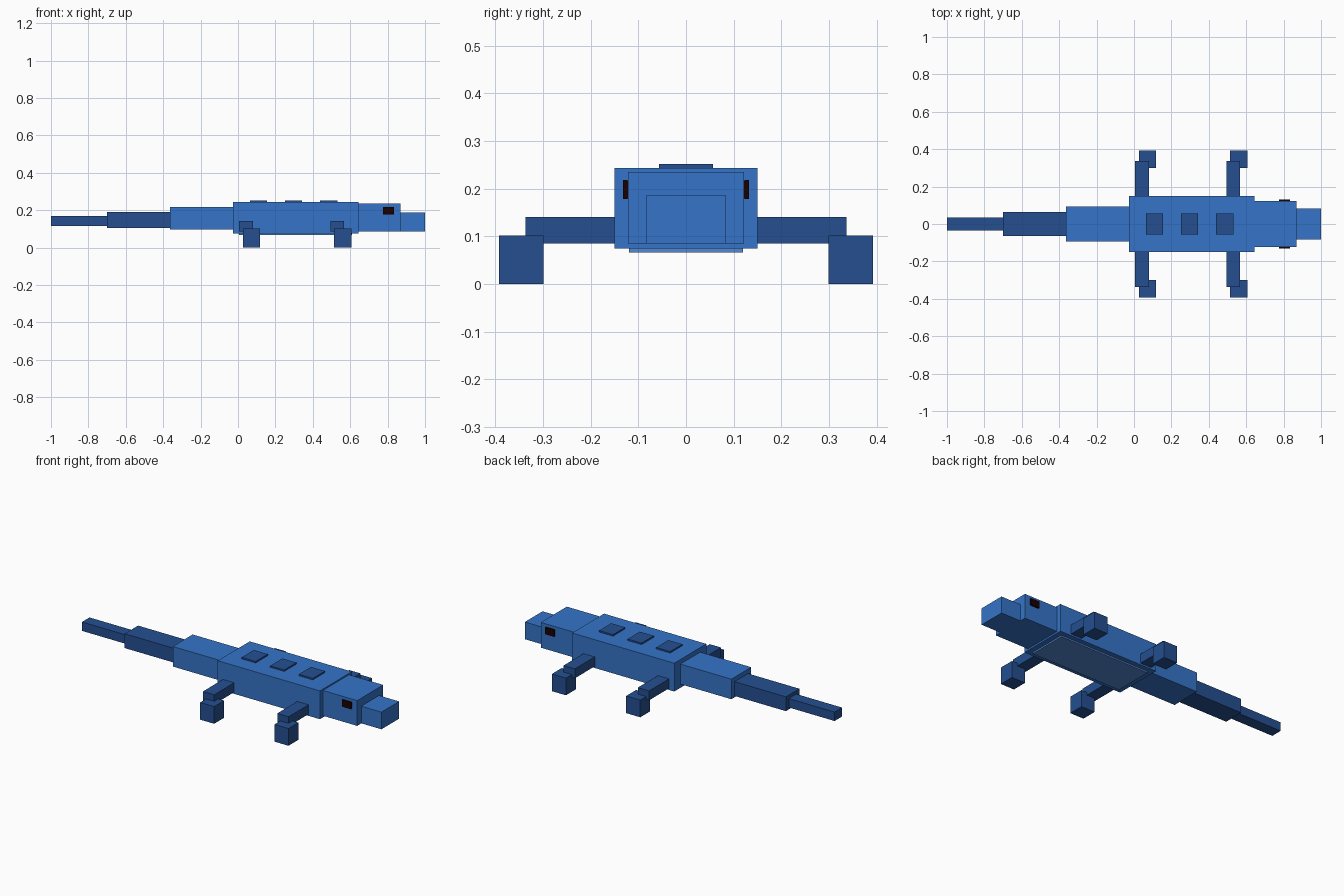
import bpy

if "Cube" in bpy.data.objects:
    bpy.data.objects.remove(bpy.data.objects["Cube"])


def material(name, rgb):
    m = bpy.data.materials.new(name)
    m.diffuse_color = (*rgb, 1.0)
    m.use_nodes = True
    m.node_tree.nodes["Principled BSDF"].inputs["Base Color"].default_value = m.diffuse_color
    return m


blue = material("blue", (0.035, 0.175, 0.58))
navy = material("dark blue", (0.018, 0.078, 0.28))
pale = material("belly blue", (0.085, 0.25, 0.65))
black = material("eye black", (0.010, 0.0, 0.0))


def box(name, x, y, z, mat):
    """Box from (min, max) ranges on each axis."""
    lo, hi = zip(x, y, z)
    bpy.ops.mesh.primitive_cube_add(size=1, location=[(a + b) / 2 for a, b in zip(lo, hi)])
    ob = bpy.context.object
    ob.name = name
    ob.scale = [b - a for a, b in zip(lo, hi)]
    bpy.ops.object.transform_apply(location=False, rotation=False, scale=True)
    ob.data.materials.append(mat)
    return ob


# Body, head and tail along the x axis
for name, x, half_width, z, mat in (
    ("body", (-0.028, 0.643), 0.15, (0.075, 0.243), blue),
    ("belly", (0.005, 0.61), 0.12, (0.066, 0.085), pale),
    ("head", (0.64, 0.868), 0.122, (0.085, 0.235), blue),
    ("snout", (0.865, 1.0), 0.083, (0.085, 0.187), blue),
    ("tail_base", (-0.363, -0.025), 0.093, (0.097, 0.216), blue),
    ("tail_middle", (-0.70, -0.36), 0.063, (0.105, 0.19), navy),
    ("tail_tip", (-1.0, -0.695), 0.035, (0.116, 0.169), navy),
):
    box(name, x, (-half_width, half_width), z, mat)

# Back plates
for i in range(3):
    x = 0.110 + 0.1875 * i
    box(f"back_plate_{i + 1}", (x - 0.046, x + 0.046), (-0.057, 0.057), (0.235, 0.252), navy)

# Legs and eyes on both sides
for side, s in (("left", 1), ("right", -1)):
    def span(a, b):
        return tuple(sorted((s * a, s * b)))

    for pair, x in (("rear", 0.0), ("front", 0.488)):
        box(f"{pair}_{side}_upper_leg", (x + 0.006, x + 0.08), span(0.14, 0.337), (0.085, 0.141), navy)
        box(f"{pair}_{side}_foot", (x + 0.026, x + 0.118), span(0.299, 0.392), (0.0, 0.102), navy)
    box(f"{side}_eye", (0.774, 0.833), span(0.1225, 0.132), (0.178, 0.218), black)
    # Thin seat so the eye joins the head
    box(f"{side}_eye_seat", (0.776, 0.831), span(0.118, 0.1225), (0.180, 0.216), black)
